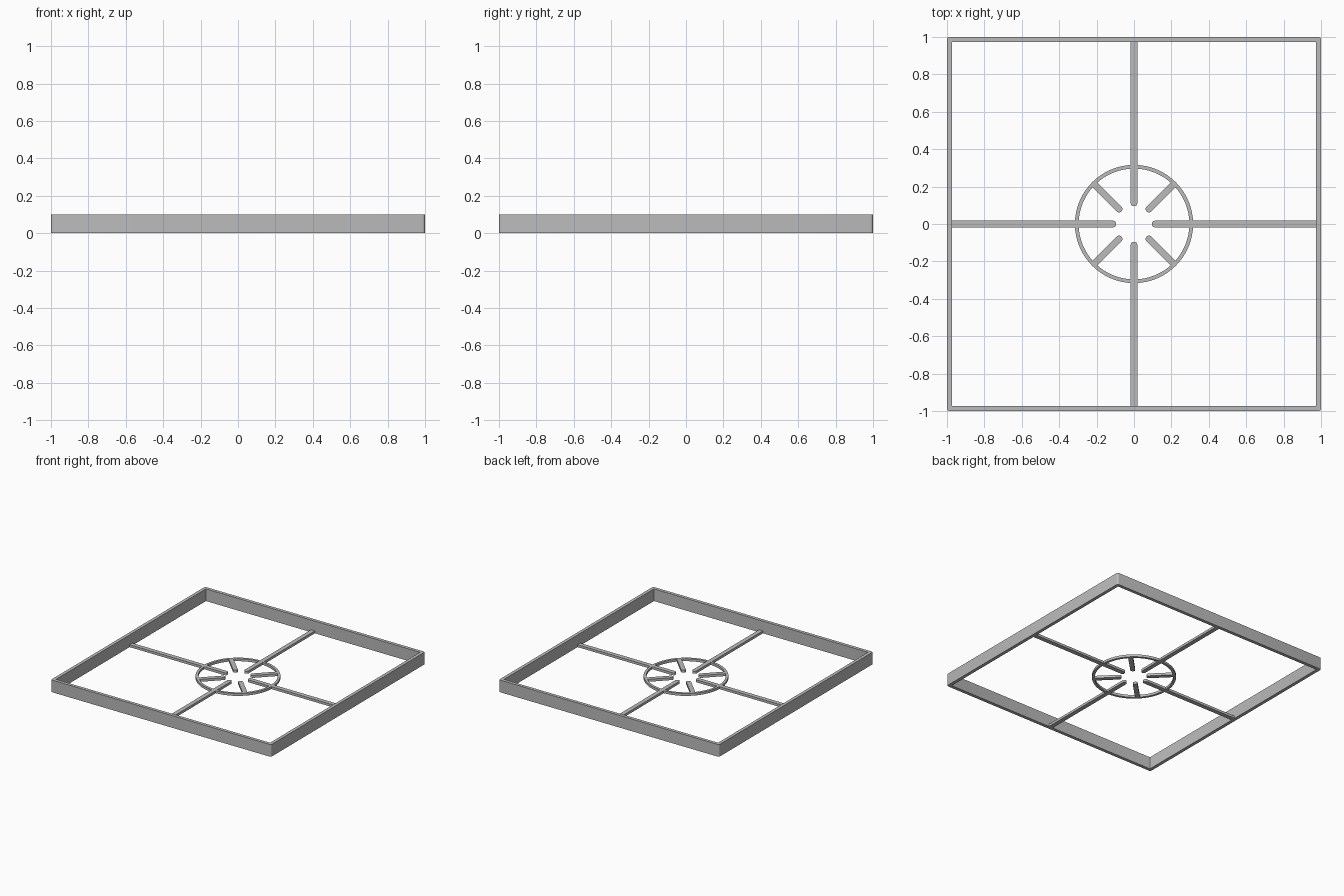
import bpy
from math import cos, sin, pi, radians
from mathutils import Matrix

if "Cube" in bpy.data.objects:
    bpy.data.objects.remove(bpy.data.objects["Cube"])

steel = bpy.data.materials.new("grey metal")
steel.use_nodes = True
GREY = (0.5, 0.5, 0.5, 1)
steel.diffuse_color = GREY
steel.node_tree.nodes["Principled BSDF"].inputs["Base Color"].default_value = GREY


def add_object(name, verts, faces):
    mesh = bpy.data.meshes.new(name)
    mesh.from_pydata(verts, [], faces)
    mesh.materials.append(steel)
    obj = bpy.data.objects.new(name, mesh)
    bpy.context.collection.objects.link(obj)
    bpy.ops.object.select_all(action="DESELECT")
    bpy.context.view_layer.objects.active = obj
    obj.select_set(True)
    bpy.ops.object.shade_smooth_by_angle(angle=radians(35))
    return obj


def arc(cx, cy, r, start, end, steps):
    angles = [start + (end - start) * i / steps for i in range(steps + 1)]
    return [(cx + r * cos(a), cy + r * sin(a)) for a in angles]


def rounded_square(half, r):
    c = half - r
    points = []
    for k, (sx, sy) in enumerate([(1, 1), (-1, 1), (-1, -1), (1, -1)]):
        points += arc(sx * c, sy * c, r, k * pi / 2, (k + 1) * pi / 2, 4)
    return points


def hollow_prism(name, outer, inner, height):
    """Wall between two matching outlines, standing on the ground."""
    n = len(outer)
    loops = [(outer, 0), (outer, height), (inner, height), (inner, 0)]
    verts = [(x, y, z) for loop, z in loops for x, y in loop]
    faces = []
    for k in range(4):
        a, b = k * n, (k + 1) % 4 * n
        for i in range(n):
            j = (i + 1) % n
            faces.append((a + i, a + j, b + j, b + i))
    return add_object(name, verts, faces)


def bar(name, start, end, half_width, height, angle):
    """Flat bar along a radius with a rounded inner end."""
    outline = arc(start + half_width, 0, half_width, pi / 2, 3 * pi / 2, 10)
    outline += [(end, -half_width), (end, half_width)]
    n = len(outline)
    verts = [(x, y, z) for z in (0, height) for x, y in outline]
    faces = [tuple(reversed(range(n))), tuple(range(n, 2 * n))]
    faces += [(i, (i + 1) % n, n + (i + 1) % n, n + i) for i in range(n)]
    obj = add_object(name, verts, faces)
    obj.data.transform(Matrix.Rotation(angle, 4, "Z"))
    return obj


# Square outer wall
hollow_prism("outer_frame", rounded_square(1, 0.014), rounded_square(0.973, 0.003), 0.1)

# Central ring
hollow_prism("centre_ring", arc(0, 0, 0.316, 0, 2 * pi, 64)[:-1],
             arc(0, 0, 0.296, 0, 2 * pi, 64)[:-1], 0.02)

# Long bars to the frame alternate with short spokes to the ring
for k in range(8):
    if k % 2 == 0:
        bar("long_bar", 0.095, 0.98, 0.018, 0.02, k * pi / 4)
    else:
        bar("short_spoke", 0.095, 0.305, 0.018, 0.02, k * pi / 4)
